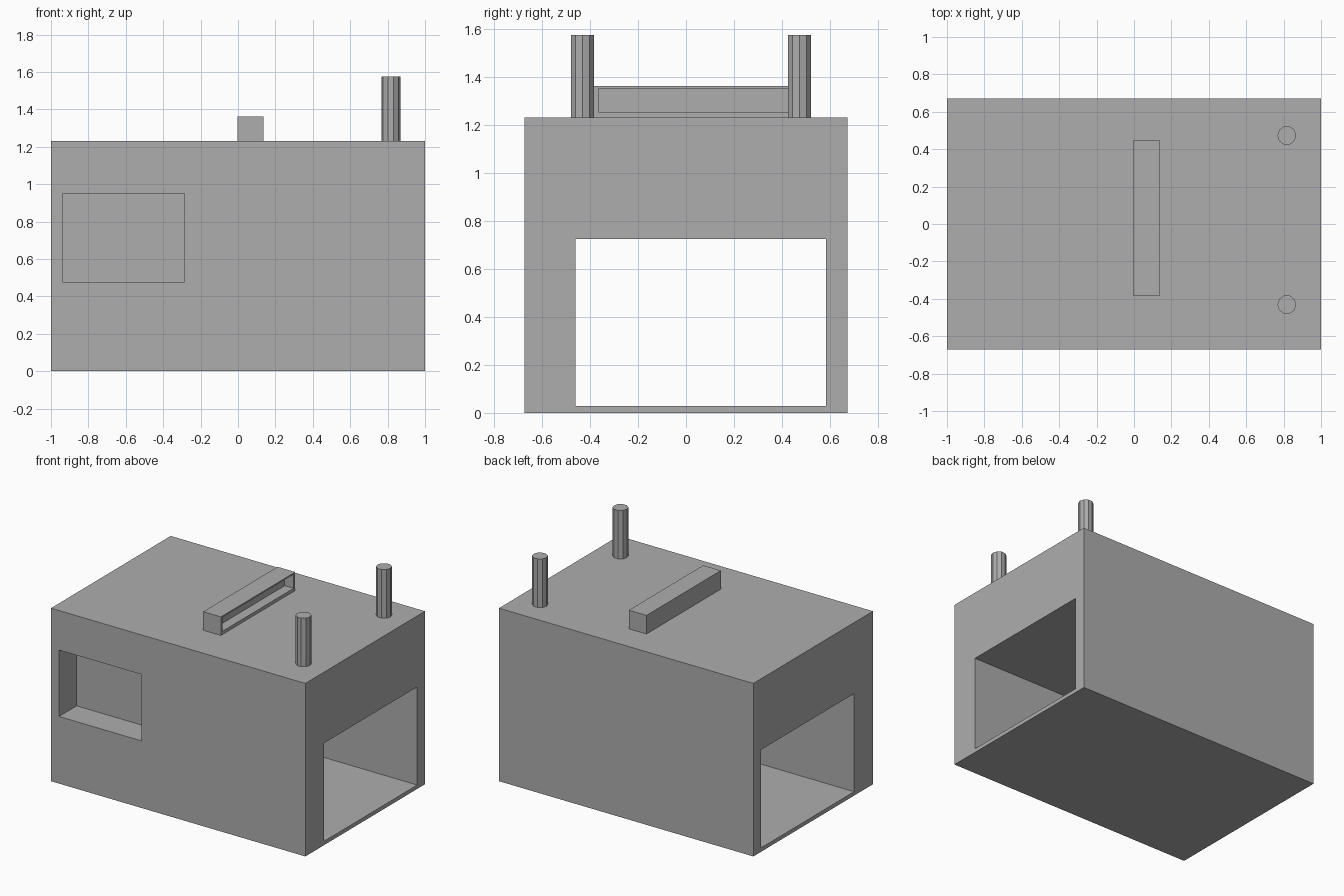
import bpy
import math

if "Cube" in bpy.data.objects:
    bpy.data.objects.remove(bpy.data.objects["Cube"])

# Mid grey shared by every part
grey = bpy.data.materials.new("grey")
grey.diffuse_color = (0.42, 0.42, 0.42, 1)
grey.use_nodes = True
grey.node_tree.nodes["Principled BSDF"].inputs["Base Color"].default_value = grey.diffuse_color


def box(name, x, y, z):
    """Box from (min, max) ranges on each axis."""
    verts = [(a, b, c) for a in x for b in y for c in z]
    faces = [(0, 1, 3, 2), (4, 6, 7, 5), (0, 4, 5, 1),
             (2, 3, 7, 6), (0, 2, 6, 4), (1, 5, 7, 3)]
    mesh = bpy.data.meshes.new(name)
    mesh.from_pydata(verts, [], faces)
    mesh.materials.append(grey)
    obj = bpy.data.objects.new(name, mesh)
    bpy.context.collection.objects.link(obj)
    return obj


def carve(obj, *ranges):
    """Cut a box-shaped opening out of obj."""
    cutter = box("cutter", *ranges)
    mod = obj.modifiers.new("opening", 'BOOLEAN')
    mod.operation = 'DIFFERENCE'
    mod.solver = 'EXACT'
    mod.object = cutter
    bpy.context.view_layer.objects.active = obj
    bpy.ops.object.modifier_apply(modifier=mod.name)
    bpy.data.objects.remove(cutter)


# Main body: tunnel along its length, shallow window recess at the front
body = box("body", (-1, 1), (-0.672, 0.672), (0, 1.23))
carve(body, (-1.2, 1.2), (-0.46, 0.584), (0.028, 0.725))
carve(body, (-0.937, -0.287), (-0.9, -0.474), (0.477, 0.949))

# Roof housing with a long slot facing right
housing = box("roof_housing", (-0.004, 0.135), (-0.385, 0.45), (1.23, 1.362))
carve(housing, (0.065, 0.3), (-0.365, 0.432), (1.253, 1.352))

# Two ten-sided roof pipes, a corner pointing right
for name, y in (("front_pipe", -0.431), ("back_pipe", 0.473)):
    bpy.ops.mesh.primitive_cylinder_add(
        vertices=10, radius=0.0505, depth=0.345,
        location=(0.817, y, 1.4025), rotation=(0, 0, math.pi / 2))
    pipe = bpy.context.object
    pipe.name = name
    pipe.data.materials.append(grey)
